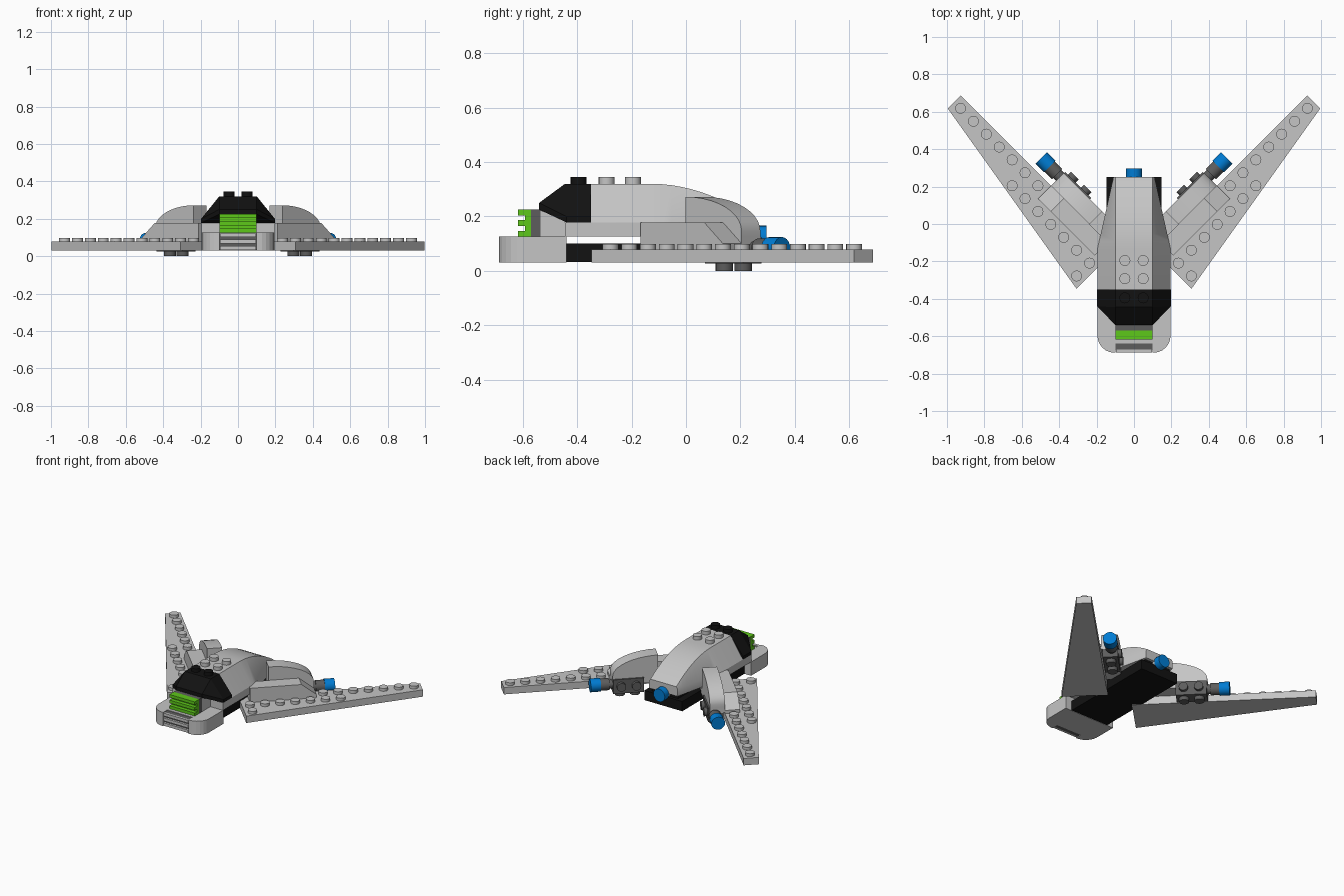
import bpy, bmesh, math
from mathutils import Vector

if "Cube" in bpy.data.objects:
    bpy.data.objects.remove(bpy.data.objects["Cube"])

P = 0.0975            # stud pitch
R = 0.029             # stud radius


def material(name, rgb):
    m = bpy.data.materials.new(name)
    m.diffuse_color = (*rgb, 1)
    m.use_nodes = True
    m.node_tree.nodes["Principled BSDF"].inputs["Base Color"].default_value = m.diffuse_color
    return m


GREY = material("light grey", (0.56, 0.56, 0.56))
DARK = material("dark grey", (0.11, 0.11, 0.11))
BLACK = material("black", (0.006, 0.006, 0.006))
GREEN = material("lime green", (0.11, 0.58, 0.01))
BLUE = material("blue", (0.0, 0.2, 0.65))


def finish(name, bm, mat, smooth=False):
    bmesh.ops.recalc_face_normals(bm, faces=bm.faces)
    me = bpy.data.meshes.new(name)
    bm.to_mesh(me)
    bm.free()
    ob = bpy.data.objects.new(name, me)
    bpy.context.collection.objects.link(ob)
    me.materials.append(mat)
    if smooth:
        bpy.ops.object.select_all(action='DESELECT')
        bpy.context.view_layer.objects.active = ob
        ob.select_set(True)
        bpy.ops.object.shade_smooth_by_angle(angle=math.radians(30))
    return ob


def loft(name, rings, mat, smooth=False):
    """Skin closed rings of equal length and cap both ends."""
    bm = bmesh.new()
    vs = [[bm.verts.new(p) for p in ring] for ring in rings]
    n = len(vs[0])
    for a, b in zip(vs, vs[1:]):
        for i in range(n):
            j = (i + 1) % n
            bm.faces.new((a[i], a[j], b[j], b[i]))
    bm.faces.new(vs[0])
    bm.faces.new(vs[-1])
    return finish(name, bm, mat, smooth)


def box(name, x0, x1, y0, y1, z0, z1, mat):
    plan = [(x0, y0), (x1, y0), (x1, y1), (x0, y1)]
    return loft(name, [[(x, y, z) for x, y in plan] for z in (z0, z1)], mat)


def rod(name, a, b, r, mat, n=20):
    a, b = Vector(a), Vector(b)
    q = (b - a).to_track_quat('Z', 'Y')
    circle = [q @ Vector((r * math.cos(2 * math.pi * i / n),
                          r * math.sin(2 * math.pi * i / n), 0)) for i in range(n)]
    return loft(name, [[a + c for c in circle], [b + c for c in circle]], mat, True)


def stud(name, x, y, z, mat, h=0.021):
    rod(name, (x, y, z), (x, y, z + h), R, mat)


# --- nose: rounded slab with a notch for the front grille
outline = [(0.195, -0.44), (0.195, -0.60)]
for i in range(1, 7):
    t = math.radians(15 * i)
    outline.append((0.105 + 0.09 * math.cos(t), -0.598 - 0.09 * math.sin(t)))
outline += [(0.098, -0.688), (0.098, -0.64)]
outline += [(-x, y) for x, y in reversed(outline)]
loft("nose", [[(x, y, z) for x, y in outline] for z in (0.03, 0.126)], GREY)
box("nose_grille_back", -0.098, 0.098, -0.672, -0.64, 0.034, 0.122, DARK)
for z in (0.034, 0.068, 0.102):
    box("nose_grille_bar", -0.096, 0.096, -0.687, -0.672, z, z + 0.02, GREY)

# --- green front grille
box("green_grille_mount", -0.098, 0.098, -0.57, -0.535, 0.126, 0.225, DARK)
box("green_grille_back", -0.098, 0.098, -0.592, -0.57, 0.126, 0.225, GREEN)
for z in (0.126, 0.165, 0.204):
    box("green_grille_bar", -0.098, 0.098, -0.618, -0.592, z, z + 0.021, GREEN)

# --- black canopy as a convex hull
bm = bmesh.new()
for s in (-1, 1):
    for p in [(0.1, -0.35, 0.32), (0.1, -0.445, 0.32), (0.1, -0.54, 0.25), (0.1, -0.54, 0.225),
              (0.197, -0.35, 0.2), (0.197, -0.35, 0.178), (0.197, -0.44, 0.2), (0.197, -0.44, 0.178)]:
        bm.verts.new((s * p[0], p[1], p[2]))
bmesh.ops.convex_hull(bm, input=bm.verts)
finish("canopy", bm, BLACK)

# --- fuselage: flat top curving down and narrowing to the tail
rings = []
for y in [-0.35] + [-0.13 + 0.38 * i / 10 for i in range(11)]:
    t = max(0, (y + 0.13) / 0.41)
    w = 0.195 - 0.085 * max(0, (y + 0.13) / 0.38)
    top = 0.32 - 0.15 * t * t
    rings.append([(-w, y, 0.126), (w, y, 0.126), (w, y, 0.178),
                  (0.1, y, top), (-0.1, y, top), (-w, y, 0.178)])
loft("fuselage", rings, GREY, True)
box("canopy_base", -0.195, 0.195, -0.445, -0.35, 0.126, 0.178, GREY)
box("canopy_base_front", -0.098, 0.098, -0.54, -0.445, 0.126, 0.225, GREY)
for x in (-0.0488, 0.0488):
    stud("canopy_stud", x, -0.395, 0.32, BLACK, 0.025)
    for y in (-0.292, -0.195):
        stud("fuselage_stud", x, y, 0.32, GREY, 0.025)

# --- belly plate and tail engine
box("belly_plate", -0.146, 0.146, -0.44, 0.25, 0.032, 0.1, BLACK)
box("tail_core", -0.1, 0.1, -0.06, 0.23, 0.1, 0.127, BLACK)
rod("tail_engine_ring", (0, 0.2, 0.122), (0, 0.255, 0.122), 0.04, GREY)
rod("tail_engine", (0, 0.252, 0.122), (0, 0.297, 0.122), 0.044, BLUE)

# --- wings and engine pods, in a frame swept back 45 degrees (u along, v forward)
for side, s in (("left", -1), ("right", 1)):
    def at(u, v, z):
        k = P * math.sqrt(0.5)
        return (s * (0.10 + k * (u + v)), -0.14 + k * (u - v), z)

    def prism(name, profile, v0, v1, mat, smooth=False):
        """Extrude a (u, z) profile across v."""
        loft(side + name, [[at(u, v, z) for u, z in profile] for v in (v0, v1)], mat, smooth)

    def block(name, u0, u1, v0, v1, z0, z1, mat):
        prism(name, [(u0, z0), (u1, z0), (u1, z1), (u0, z1)], v0, v1, mat)

    # tapered wing with studs
    plan = [(0, 0), (12, 0), (12, 1), (0, 3)]
    loft(side + "_wing", [[at(u, v, z) for u, v in plan] for z in (0.03, 0.078)], GREY)
    spots = [(i, 0) for i in range(5, 12)] + [(i, 1) for i in range(7)] + [(0, 2)]
    for i, j in spots:
        stud(side + "_wing_stud", *at(i + 0.5, j + 0.5, 0.077), GREY)

    # pod: plate, sloped front block and curved cover
    block("_pod_plate", 1, 5, -1, 0, 0.085, 0.128, GREY)
    prism("_pod_slope", [(0.6, 0.077), (5, 0.077), (5, 0.1), (4, 0.178), (0.6, 0.178)],
          0, 1, GREY)
    curve = [(2 + 3 * math.sin(math.radians(a)),
              0.145 + 0.127 * math.cos(math.radians(a))) for a in range(0, 91, 9)]
    prism("_pod_cover", [(5, 0.126), (2, 0.126)] + curve, -1, 0, GREY, True)

    # dark engine mount with side and underside studs
    block("_engine_mount", 2.95, 4.97, -1.1, -0.1, 0.026, 0.124, DARK)
    for u in (3.46, 4.46):
        rod(side + "_mount_side_stud", at(u, -1.1, 0.077), at(u, -1.32, 0.077), R, DARK)
        rod(side + "_mount_under_stud", at(u, -0.62, 0.03), at(u, -0.62, 0), 0.032, DARK)

    # engine
    rod(side + "_engine_neck", at(4.9, -0.7, 0.08), at(5.3, -0.7, 0.08), 0.03, DARK)
    rod(side + "_engine_barrel", at(5.2, -0.7, 0.08), at(5.8, -0.7, 0.08), 0.039, DARK)
    rod(side + "_engine_tip", at(5.78, -0.7, 0.08), at(6.45, -0.7, 0.08), 0.044, BLUE)
